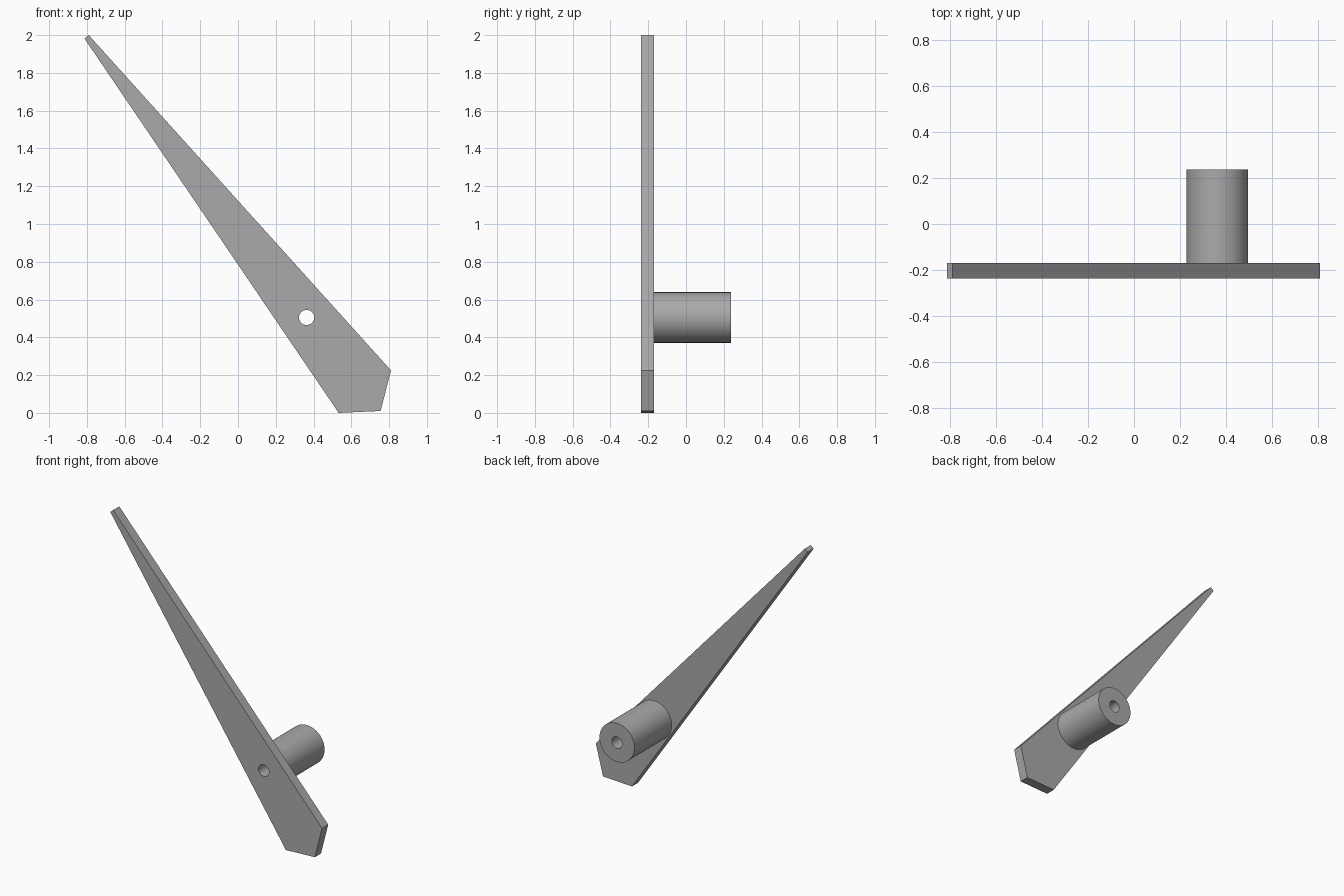
import bpy, bmesh, math
from mathutils import Matrix

if "Cube" in bpy.data.objects:
    bpy.data.objects.remove(bpy.data.objects["Cube"])

HUB_X, HUB_Z = 0.363, 0.505          # pivot axis
Y_FRONT, Y_PLATE, Y_BACK = -0.237, -0.17, 0.237

grey = bpy.data.materials.new("plain grey")
grey.diffuse_color = (0.40, 0.40, 0.40, 1)
grey.use_nodes = True
grey.node_tree.nodes["Principled BSDF"].inputs["Base Color"].default_value = grey.diffuse_color


def make_object(name, bm):
    bmesh.ops.recalc_face_normals(bm, faces=bm.faces)
    mesh = bpy.data.meshes.new(name)
    bm.to_mesh(mesh)
    bm.free()
    mesh.materials.append(grey)
    obj = bpy.data.objects.new(name, mesh)
    bpy.context.collection.objects.link(obj)
    return obj


def cylinder(name, radius, y0, y1, sides):
    """Cylinder along y on the pivot axis."""
    bm = bmesh.new()
    bmesh.ops.create_cone(
        bm, cap_ends=True, segments=sides, radius1=radius, radius2=radius, depth=y1 - y0,
        matrix=Matrix.Translation((HUB_X, (y0 + y1) / 2, HUB_Z)) @ Matrix.Rotation(math.pi / 2, 4, 'X'))
    return make_object(name, bm)


# Tapered pointer plate, extruded from its outline
outline = [(-0.813, 1.982), (-0.79, 2.0), (0.81, 0.225), (0.755, 0.01), (0.533, 0.0)]
bm = bmesh.new()
face = bm.faces.new([bm.verts.new((x, Y_FRONT, z)) for x, z in outline])
ext = bmesh.ops.extrude_face_region(bm, geom=[face], use_keep_orig=True)
moved = [v for v in ext["geom"] if isinstance(v, bmesh.types.BMVert)]
bmesh.ops.translate(bm, verts=moved, vec=(0, Y_PLATE - Y_FRONT, 0))
plate = make_object("pointer_plate", bm)

# Round sleeve behind the plate
sleeve = cylinder("sleeve", 0.134, Y_PLATE, Y_BACK, 64)

# Bore through both parts
bore = cylinder("bore_cutter", 0.04, Y_FRONT - 0.1, Y_BACK + 0.1, 48)
for obj in (plate, sleeve):
    mod = obj.modifiers.new("bore", 'BOOLEAN')
    mod.operation = 'DIFFERENCE'
    mod.solver = 'EXACT'
    mod.object = bore
    bpy.ops.object.select_all(action='DESELECT')
    bpy.context.view_layer.objects.active = obj
    obj.select_set(True)
    bpy.ops.object.modifier_apply(modifier=mod.name)
    bpy.ops.object.shade_smooth_by_angle(angle=math.radians(30))
bpy.data.objects.remove(bore)
